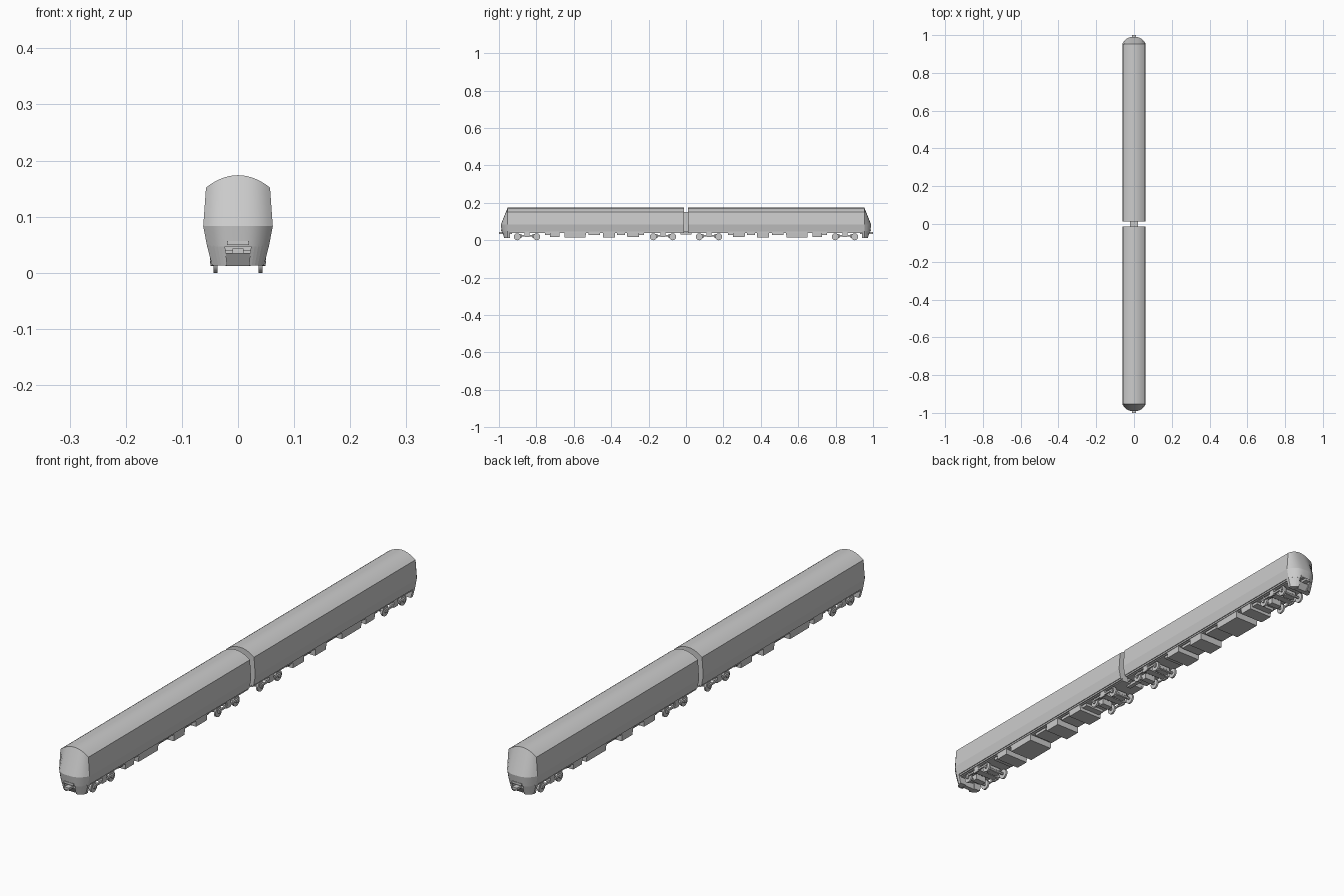
import bpy, bmesh, math
from mathutils import Matrix

cube = bpy.data.objects.get("Cube")
if cube:
    bpy.data.objects.remove(cube, do_unlink=True)

grey = bpy.data.materials.new("plain grey")
grey.use_nodes = True
grey.diffuse_color = (0.6, 0.6, 0.6, 1)
grey.node_tree.nodes["Principled BSDF"].inputs["Base Color"].default_value = (0.6, 0.6, 0.6, 1)


def finish(name, bm, smooth=None):
    bmesh.ops.remove_doubles(bm, verts=bm.verts, dist=0.00001)
    bmesh.ops.recalc_face_normals(bm, faces=bm.faces)
    mesh = bpy.data.meshes.new(name)
    bm.to_mesh(mesh)
    bm.free()
    mesh.materials.append(grey)
    ob = bpy.data.objects.new(name, mesh)
    bpy.context.collection.objects.link(ob)
    if smooth:
        bpy.ops.object.select_all(action='DESELECT')
        ob.select_set(True)
        bpy.context.view_layer.objects.active = ob
        bpy.ops.object.shade_smooth_by_angle(angle=math.radians(smooth))
    return ob


def box(name, x, y, z, taper=1.0):
    """Box between the x, y and z ranges; taper narrows its lower face."""
    bm = bmesh.new()
    bmesh.ops.create_cube(bm, size=1)
    for v in bm.verts:
        k = taper if v.co.z < 0 else 1
        v.co = [(r[0] + r[1]) / 2 + c * f * (r[1] - r[0])
                for r, c, f in zip((x, y, z), v.co, (k, k, 1))]
    return finish(name, bm)


def disc(bm, x, y, z, radius, width, sides=24):
    m = Matrix.Translation((x, y, z)) @ Matrix.Rotation(math.pi / 2, 4, 'Y')
    bmesh.ops.create_cone(bm, cap_ends=True, segments=sides, radius1=radius,
                          radius2=radius, depth=width, matrix=m)


def grid(bm, rows):
    rows = [[bm.verts.new(p) for p in row] for row in rows]
    for a, b in zip(rows, rows[1:]):
        for i in range(len(a) - 1):
            bm.faces.new((a[i], a[i + 1], b[i + 1], b[i]))
    return rows


FLOOR, WAIST, EAVE, TOP = 0.047, 0.083, 0.152, 0.174
W_FLOOR, W_WAIST, W_EAVE = 0.055, 0.062, 0.057
INNER, SHOULDER = 0.012, 0.954
U = [i / 7 - 1 for i in range(15)]


def roof(u):
    return EAVE + (TOP - EAVE) * (1 - u * u)


def bulge(u, length):
    return SHOULDER + length * (1 - abs(u) ** 3)


def build_body(s, end):
    bm = bmesh.new()
    profile = [(-W_FLOOR, FLOOR), (-W_WAIST, WAIST)]
    profile += [(u * W_EAVE, roof(u)) for u in U]
    profile += [(W_WAIST, WAIST), (W_FLOOR, FLOOR)]
    # Straight shell with its inner end wall
    rows = grid(bm, [[(x, s * y, z) for x, z in profile + profile[:1]]
                     for y in (INNER, SHOULDER)])
    bm.faces.new(rows[0][:-1])
    # Sloping rounded nose
    nose = grid(bm, [
        [(u * W_FLOOR, s * bulge(u, 0.031), FLOOR) for u in U],
        [(u * W_WAIST, s * bulge(u, 0.036), WAIST) for u in U],
        [(u * W_EAVE, s * SHOULDER, roof(u)) for u in U]])
    bm.faces.new(nose[0])
    finish(end + "_car_body", bm, 12)


def build_skirt(s, side, name):
    """Curved fairing piece beside the coupler."""
    bm = bmesh.new()
    us = [0.42 + 0.58 * i / 5 for i in range(6)]
    loops = []
    for z, w, length in ((FLOOR + 0.002, 0.0555, 0.031), (0.013, 0.046, 0.02)):
        loop = [(side * u * w, s * bulge(u, length), z) for u in us]
        loop += [(side * w, s * 0.942, z), (side * us[0] * w, s * 0.942, z)]
        loops.append(loop + loop[:1])
    rows = grid(bm, loops)
    for row in rows:
        bm.faces.new(row[:-1])
    finish(name, bm)


def build_bogie(s, centre, name):
    bm = bmesh.new()
    for off in (-0.052, 0.052):
        y = s * (centre + off)
        disc(bm, 0, y, 0.0185, 0.005, 0.09, 12)
        for side in (-1, 1):
            disc(bm, side * 0.041, y, 0.0185, 0.0185, 0.005)
            disc(bm, side * 0.0375, y, 0.0185, 0.0195 - 0.001, 0.002)
            disc(bm, side * 0.046, y, 0.0185, 0.006, 0.006, 12)
    finish(name + "_wheels", bm, 30)
    for off in (-0.052, 0.052):
        y = s * (centre + off * 0.8)
        box(name + "_motor", (-0.022, 0.022), (y - 0.012, y + 0.012), (0.012, 0.034))
    y = s * centre
    box(name + "_bolster", (-0.045, 0.045), (y - 0.013, y + 0.013), (0.022, 0.042))
    for side in (-1, 1):
        xs = (side * 0.047 - 0.003, side * 0.047 + 0.003)
        box(name + "_side_frame", xs, (y - 0.06, y + 0.06), (0.021, 0.028))
        box(name + "_spring", xs, (y - 0.012, y + 0.012), (0.017, 0.04))


# Equipment under the floor: start, end, lowest point
EQUIPMENT = [(0.25, 0.315, 0.018), (0.38, 0.445, 0.014),
             (0.535, 0.65, 0.016), (0.675, 0.728, 0.018)]

for s, end in ((-1, "front"), (1, "rear")):
    build_body(s, end)
    box(end + "_underframe", (-0.045, 0.045), (s * INNER, s * 0.945), (0.039, 0.049))
    for side, label in ((1, "left"), (-1, "right")):
        build_skirt(s, side, f"{end}_{label}_skirt")
        box(f"{end}_{label}_sill", (side * 0.047, side * 0.052),
            (s * INNER, s * 0.945), (0.041, 0.049))
    for a, b, low in EQUIPMENT:
        box(end + "_equipment_box", (-0.05, 0.05), (s * a, s * b), (low, 0.042), 0.97)
    for a, b in ((0.225, 0.25), (0.325, 0.37), (0.46, 0.52), (0.728, 0.755)):
        box(end + "_pipe_bracket", (-0.04, 0.04), (s * a, s * b), (0.029, 0.04))
    build_bogie(s, 0.123, end + "_inner_bogie")
    build_bogie(s, 0.85, end + "_outer_bogie")
    # Coupler, its housing and the tilted plough below it
    box(end + "_coupler", (-0.01, 0.01), (s * 0.93, s * 1.0), (0.034, 0.043))
    box(end + "_coupler_hood", (-0.02, 0.02), (s * 0.95, s * 0.988), (0.05, 0.057))
    plough = box(end + "_plough", (-0.021, 0.021), (s * 0.945, s * 0.978), (0.012, 0.035))
    for v in plough.data.vertices:
        if v.co.z < 0.02 and abs(v.co.y) > 0.96:
            v.co.y -= s * 0.016

# Passage between the two cars
box("gangway", (-0.02, 0.02), (-INNER, INNER), (0.045, 0.15))
box("inner_drawbar", (-0.008, 0.008), (-0.03, 0.03), (0.032, 0.042))
